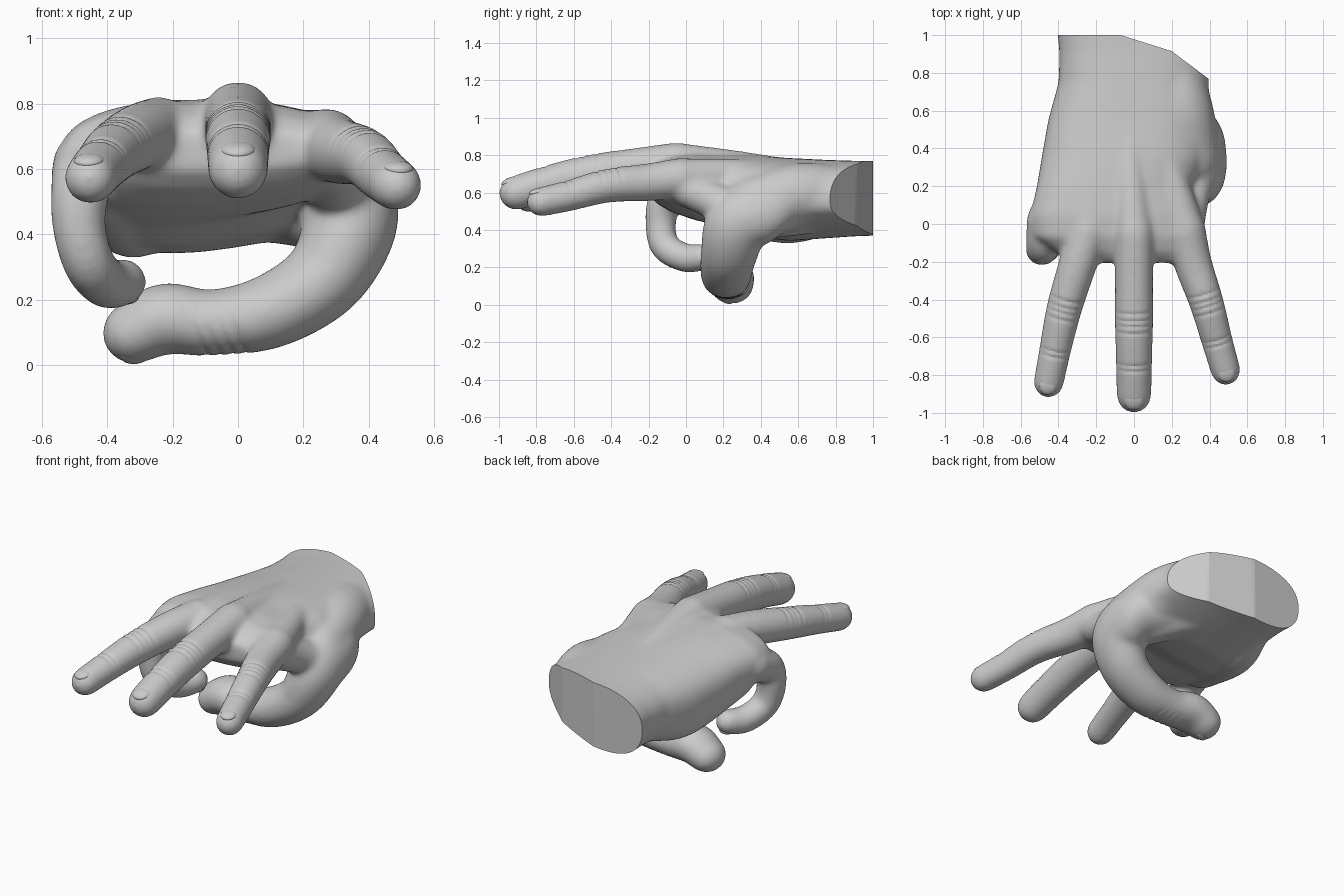
import bpy, bmesh, math
from mathutils import Vector, Matrix

if "Cube" in bpy.data.objects:
    bpy.data.objects.remove(bpy.data.objects["Cube"])

X, Y, Z = Vector((1, 0, 0)), Vector((0, 1, 0)), Vector((0, 0, 1))
bm = bmesh.new()


def bridge(rings):
    """Skin closed rings of points into a capped solid."""
    loops = [[bm.verts.new(p) for p in ring] for ring in rings]
    n = len(loops[0])
    for a, b in zip(loops, loops[1:]):
        for i in range(n):
            j = (i + 1) % n
            bm.faces.new((a[i], a[j], b[j], b[i]))
    bm.faces.new(loops[0][::-1])
    bm.faces.new(loops[-1])


def spline(pts, steps=8):
    """Catmull-Rom through points of any size."""
    p = [Vector(q) for q in pts]
    p = [2 * p[0] - p[1]] + p + [2 * p[-1] - p[-2]]
    out = []
    for i in range(1, len(p) - 2):
        a, b, c, d = p[i - 1:i + 3]
        for k in range(steps):
            t = k / steps
            out.append(0.5 * (2 * b + (c - a) * t + (2 * a - 5 * b + 4 * c - d) * t * t
                              + (3 * b - a - 3 * c + d) * t ** 3))
    return out + [p[-2]]


def tube(pts, hint=X, wide=1.0, n=24):
    """Round-ended limb along a spline of (x, y, z, radius)."""
    s = spline(pts)
    c = [q.to_3d() for q in s]
    rows = []
    for i, q in enumerate(s):
        t = (c[min(i + 1, len(c) - 1)] - c[max(i - 1, 0)]).normalized()
        rows.append((c[i], t, q[3]))
    caps = [math.radians(a) for a in (25, 50, 70, 85)]
    p, t, r = rows[0]
    head = [(p - t * r * math.sin(a), t, r * math.cos(a)) for a in reversed(caps)]
    p, t, r = rows[-1]
    tail = [(p + t * r * math.sin(a), t, r * math.cos(a)) for a in caps]
    rings = []
    for p, t, r in head + rows + tail:
        side = (hint - t * hint.dot(t)).normalized()
        up = side.cross(t)
        rings.append([p + r * (wide * math.cos(2 * math.pi * k / n) * side
                               + math.sin(2 * math.pi * k / n) * up) for k in range(n)])
    bridge(rings)


# Palm and wrist: y, left, right, top, bottom (underside rises toward the thumb)
palm = [(1.12, -.415, .40, .77, .36), (.9, -.395, .40, .77, .35), (.75, -.40, .395, .775, .34),
        (.55, -.455, .41, .785, .33), (.35, -.49, .38, .80, .36), (.2, -.515, .31, .808, .42),
        (.05, -.55, .35, .813, .45), (-.07, -.53, .375, .80, .49), (-.15, -.41, .36, .765, .53),
        (-.205, -.34, .30, .715, .59)]
rings = []
for y, l, r, t, b in palm:
    ring = []
    for k in range(40):
        c, s = math.cos(k * math.pi / 20), math.sin(k * math.pi / 20)
        x = (l + r) / 2 + (r - l) / 2 * math.copysign(abs(c) ** .8, c)
        z = (t + b) / 2 + (t - b) / 2 * math.copysign(abs(s) ** .85, s)
        slope = .15 if y > .1 else .05
        ring.append(Vector((x, y, z + slope * (x + .2) * max(0, -s))))
    rings.append(ring)
bridge(rings)

# Fingers from knuckle to tip
index = [(.27, -.02, .68, .108), (.31, -.2, .655, .102), (.385, -.42, .637, .092),
         (.44, -.62, .585, .084), (.485, -.775, .55, .08)]
middle = [(0, -.04, .762, .108), (0, -.28, .735, .102), (0, -.52, .70, .102),
          (0, -.75, .645, .097), (0, -.908, .598, .093)]
ring_f = [(-.24, -.03, .715, .108), (-.30, -.22, .70, .102), (-.37, -.45, .66, .095),
          (-.42, -.68, .61, .085), (-.452, -.84, .572, .081)]
little = [(-.46, .02, .61, .11), (-.48, -.11, .55, .093), (-.487, -.135, .43, .083),
          (-.455, -.11, .31, .08), (-.40, .0, .25, .078), (-.35, .09, .255, .073)]
thumb = [(.12, .62, .52, .13), (.295, .43, .52, .16), (.34, .28, .43, .148),
         (.265, .23, .27, .127), (.1, .215, .165, .115), (-.08, .22, .13, .102),
         (-.22, .235, .142, .11), (-.318, .245, .1, .098)]
for f in (index, middle, ring_f, little):
    tube(f)
    # Hand bone leading to each knuckle
    k = f[0]
    tube([(k[0] * .4 - .04, .7, .695, .06), (k[0] * .75 - .02, .3, (k[2] + .72) / 2, .08),
          (*k[:3], .104)])
tube(thumb, Y, 1.2)

# Palm pads, thumb base and thumb web
tube([(-.27, .72, .47, .11), (-.33, .5, .455, .125), (-.41, .12, .55, .115)])
tube([(.08, .68, .50, .12), (.25, .42, .48, .13)])
tube([(.2, .85, .6, .14), (.25, .6, .59, .17), (.31, .36, .54, .15)])
tube([(.34, .28, .49, .11), (.3, .14, .56, .1), (.28, .0, .62, .095)])

# Fuse the parts into one smooth skin
bmesh.ops.recalc_face_normals(bm, faces=bm.faces)
mesh = bpy.data.meshes.new("hand")
bm.to_mesh(mesh)
bm.free()
hand = bpy.data.objects.new("hand", mesh)
bpy.context.collection.objects.link(hand)
bpy.context.view_layer.objects.active = hand
hand.select_set(True)
rm = hand.modifiers.new("fuse", "REMESH")
rm.mode, rm.voxel_size = "VOXEL", .01
sm = hand.modifiers.new("soften", "SMOOTH")
sm.factor, sm.iterations = .5, 45
for m in ("fuse", "soften"):
    bpy.ops.object.modifier_apply(modifier=m)

bm = bmesh.new()
bm.from_mesh(mesh)
bm.normal_update()

# Skin creases over the finger joints: joint, direction, outward side, depth
creases = []
for f in (index, middle, ring_f):
    for j, offs in ((2, (-.06, -.022, .008, .045)), (3, (-.02, .01))):
        d = (Vector(f[j + 1][:3]) - Vector(f[j - 1][:3])).normalized()
        creases += [(Vector(f[j][:3]) + d * o, d, Z) for o in offs]
thumb_out = Vector((0, -.7, -.7))
for o in (-.06, -.02, .02, .06):
    creases.append((Vector(thumb[5][:3]) - X * o, Vector((-.9, 0, -.4)), thumb_out))
for v in bm.verts:
    push = 0
    for p, d, out in creases:
        w = v.co - p
        if w.length_squared < .02:
            push += .005 * math.exp(-(w.dot(d) / .01) ** 2) * max(0, v.normal.dot(out))
    if push:
        v.co -= v.normal * push

# Flat wrist end with oblique cuts toward the thumb side
for co, no in ((Y, Y), (Vector((-.07, 1, 0)), Vector((.3, .95, 0))),
               (Vector((.2, .915, 0)), Vector((.6, .8, 0)))):
    bmesh.ops.bisect_plane(bm, geom=bm.verts[:] + bm.edges[:] + bm.faces[:], dist=1e-5,
                           plane_co=co, plane_no=no, clear_outer=True)
    bmesh.ops.holes_fill(bm, edges=[e for e in bm.edges if e.is_boundary], sides=0)
bmesh.ops.recalc_face_normals(bm, faces=bm.faces)
bm.to_mesh(mesh)
bm.free()
bpy.ops.object.shade_smooth_by_angle(angle=math.radians(20))


def nail(name, f, out):
    """Thin curved plate set into the back of a fingertip."""
    p, r = Vector(f[-1][:3]), f[-1][3]
    t = (p - Vector(f[-2][:3])).normalized()
    up = (out - t * out.dot(t)).normalized()
    rot = Matrix((t.cross(up), t, up)).transposed().to_4x4()
    b = bmesh.new()
    bmesh.ops.create_uvsphere(b, u_segments=24, v_segments=12, radius=1)
    scale = Matrix.Diagonal((.58 * r, .62 * r, .27 * r, 1))
    bmesh.ops.transform(b, matrix=Matrix.Translation(p + t * r * .05 + up * r * .69) @ rot @ scale,
                        verts=b.verts)
    me = bpy.data.meshes.new(name)
    b.to_mesh(me)
    b.free()
    me.shade_smooth()
    bpy.context.collection.objects.link(bpy.data.objects.new(name, me))


# Fingernails
nail("index_nail", index, Z)
nail("middle_nail", middle, Z)
nail("ring_nail", ring_f, Z)
nail("little_nail", little, -Z)
nail("thumb_nail", thumb, Vector((-.1, -.5, -.85)))
